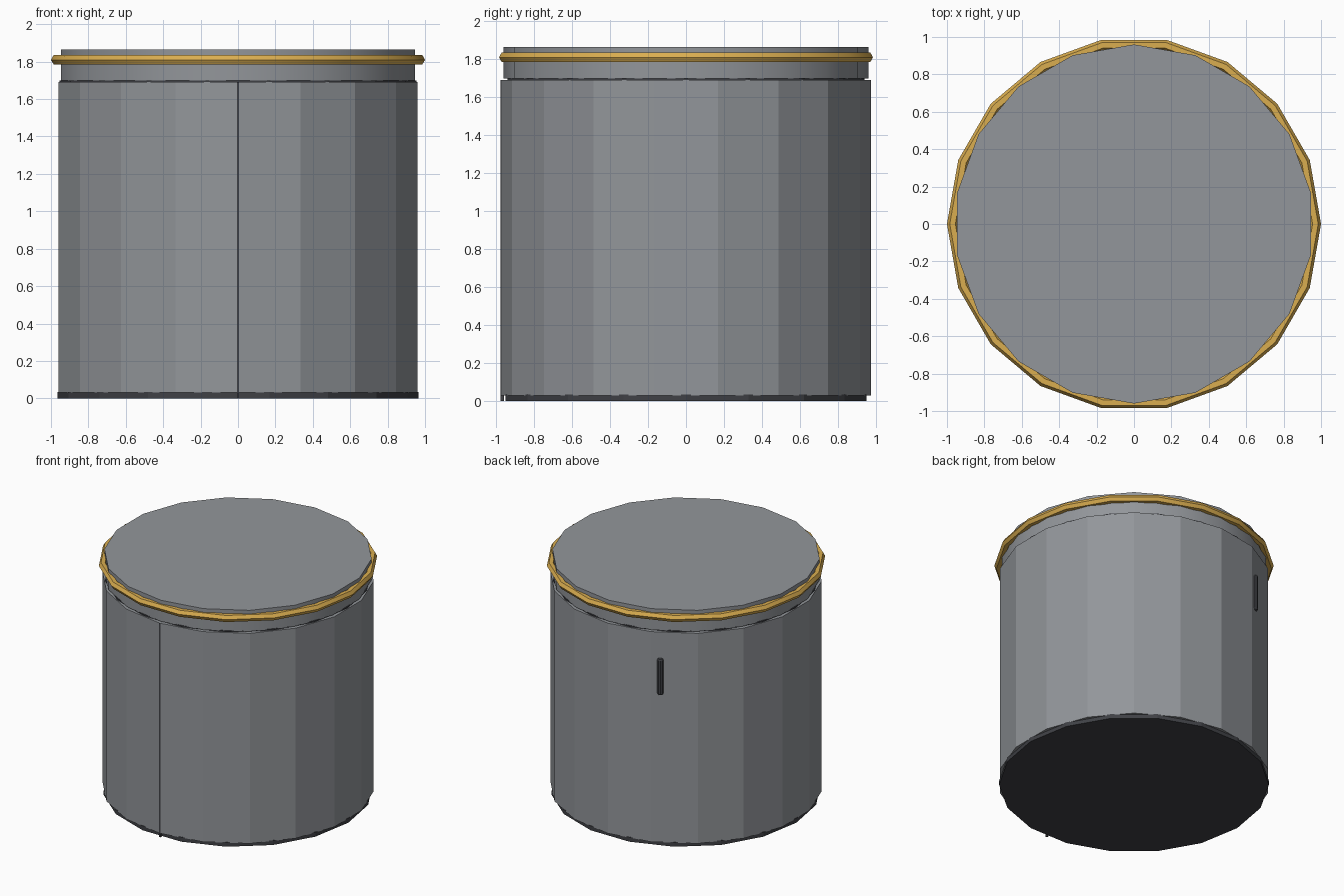
import bpy, math
from mathutils import Matrix

cube = bpy.data.objects.get("Cube")
if cube:
    bpy.data.objects.remove(cube, do_unlink=True)

SIDES = 18
STEP = 2 * math.pi / SIDES


def material(name, rgb):
    m = bpy.data.materials.new(name)
    m.use_nodes = True
    color = (*rgb, 1)
    m.diffuse_color = color
    m.node_tree.nodes["Principled BSDF"].inputs["Base Color"].default_value = color
    return m


steel = material("steel grey", (0.29, 0.305, 0.325))
dark = material("dark grey", (0.05, 0.052, 0.06))
gold = material("gold", (0.70, 0.42, 0.08))


def finish(name, mat, smooth=False):
    ob = bpy.context.object
    ob.name = name
    ob.data.materials.append(mat)
    if smooth:
        bpy.ops.object.shade_smooth_by_angle(angle=math.radians(35))
    return ob


def drum(name, radius, bottom, top, mat, turn=0.0, smooth=False):
    bpy.ops.mesh.primitive_cylinder_add(
        vertices=SIDES, radius=radius, depth=top - bottom,
        location=(0, 0, (bottom + top) / 2), rotation=(0, 0, turn))
    return finish(name, mat, smooth)


# Stacked drums: dark foot, faceted body, shadow gap and smooth lid
drum("base", 0.965, 0, 0.035, dark, turn=STEP / 2)
drum("body", 0.975, 0.03, 1.69, steel)
drum("lid_gap", 0.955, 1.68, 1.70, dark, turn=STEP / 2)
drum("lid", 0.96, 1.698, 1.865, steel, smooth=True)

# Gold band around the lid
bpy.ops.mesh.primitive_torus_add(
    major_segments=SIDES, minor_segments=6, major_radius=0.97,
    minor_radius=0.03, location=(0, 0, 1.81))
finish("lid_band", gold, smooth=True)

# Thin vertical seam at the front
bpy.ops.mesh.primitive_cube_add(size=1, location=(0, -0.968, 0.845))
seam = finish("front_seam", dark)
seam.data.transform(Matrix.Diagonal((0.012, 0.018, 1.69, 1)))

# Rounded upright handle set into the back
angle = math.radians(114)
bpy.ops.mesh.primitive_cylinder_add(
    vertices=10, radius=0.024, depth=0.29,
    location=(0.962 * math.cos(angle), 0.962 * math.sin(angle), 1.34))
handle = finish("handle", dark)
bevel = handle.modifiers.new("rounded_ends", "BEVEL")
bevel.width = 0.015
bevel.segments = 2
bevel.limit_method = "ANGLE"
bevel.angle_limit = math.radians(60)
